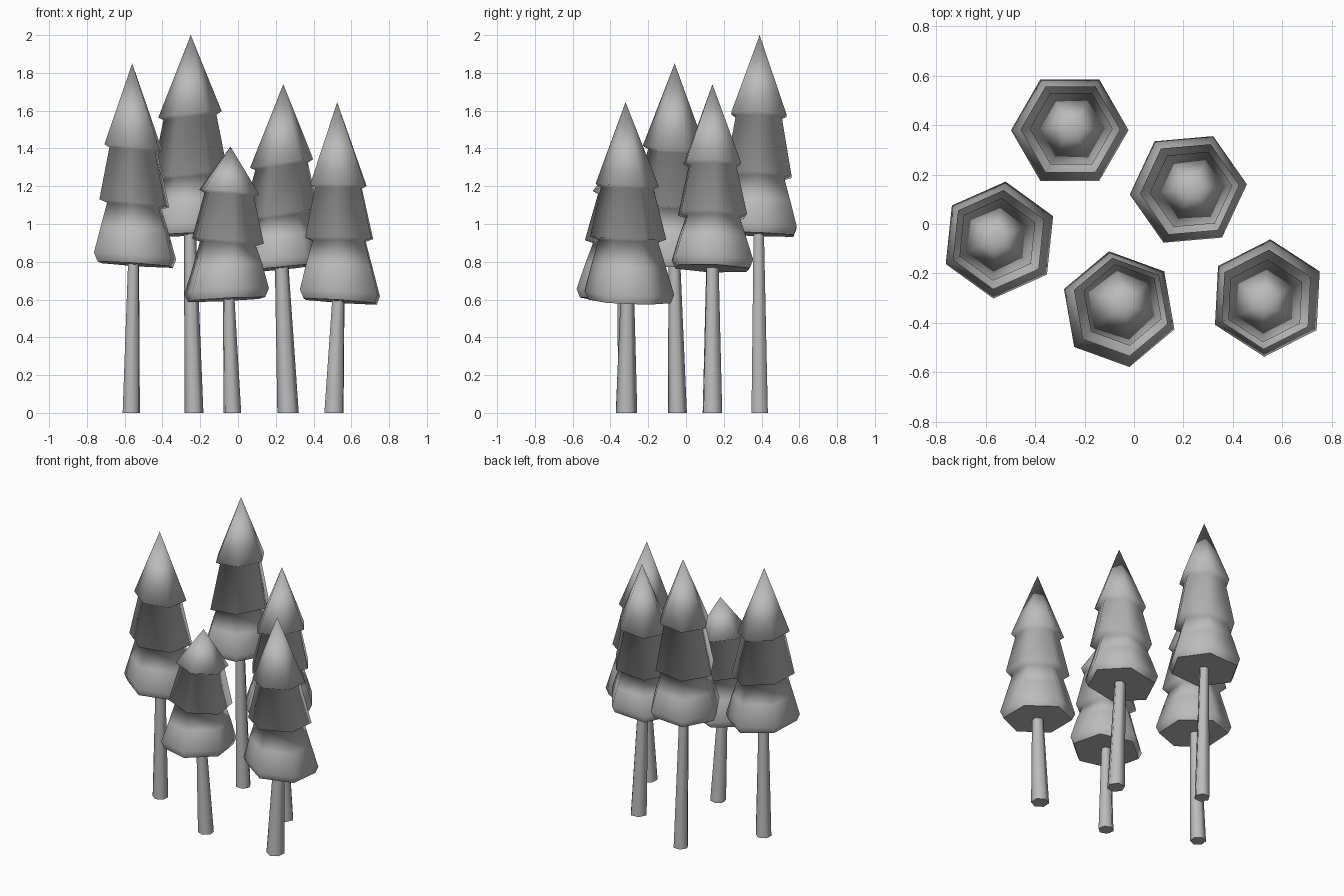
import bpy, bmesh, math
from mathutils import Vector

cube = bpy.data.objects.get("Cube")
if cube:
    bpy.data.objects.remove(cube, do_unlink=True)

grey = bpy.data.materials.new("plain grey")
grey.use_nodes = True
grey.diffuse_color = (0.5, 0.5, 0.5, 1)
grey.node_tree.nodes["Principled BSDF"].inputs["Base Color"].default_value = (0.5, 0.5, 0.5, 1)

SIDES = 6


def loft(name, rings, turn, tip=None, smooth=True):
    """Join hexagonal rings (centre, radius, slope) from bottom to top."""
    bm = bmesh.new()
    loops = []
    for centre, radius, slope in rings:
        loop = []
        for i in range(SIDES):
            a = turn + i * math.tau / SIDES
            x, y = radius * math.cos(a), radius * math.sin(a)
            loop.append(bm.verts.new(centre + Vector((x, y, slope[0] * x + slope[1] * y))))
        loops.append(loop)
    for low, high in zip(loops, loops[1:]):
        for i in range(SIDES):
            j = (i + 1) % SIDES
            bm.faces.new((low[i], low[j], high[j], high[i]))
    bm.faces.new(loops[0][::-1])
    top = loops[-1]
    if tip:
        peak = bm.verts.new(tip)
        for i in range(SIDES):
            bm.faces.new((top[i], top[(i + 1) % SIDES], peak))
    else:
        bm.faces.new(top)
    for face in bm.faces:
        face.smooth = smooth and len(face.verts) < SIDES
    mesh = bpy.data.meshes.new(name)
    bm.to_mesh(mesh)
    bm.free()
    mesh.materials.append(grey)
    obj = bpy.data.objects.new(name, mesh)
    bpy.context.collection.objects.link(obj)
    return obj


def tree(name, base, low, apex, drops, turn, tilts, trunk_radius):
    """Trunk foot, skirt centre, tip, rim depths below the tip, hexagon turn, rim tilts."""
    turn = math.radians(turn)
    tip = Vector(apex)
    upper, lower = (tilts[0], -0.04), (tilts[1], -0.04)
    top_rim, mid_rim, low_rim = drops

    def ring(drop, radius, slope):
        t = drop / low_rim
        x = apex[0] + (low[0] - apex[0]) * t
        y = apex[1] + (low[1] - apex[1]) * t
        return Vector((x, y, apex[2] - drop)), radius, slope

    # Three-tier foliage
    rings = [
        ring(low_rim + 0.045, 0.218, lower),
        ring(low_rim, 0.238, lower),
        ring((low_rim + mid_rim) / 2, 0.197, lower),
        ring(mid_rim + 0.015, 0.158, upper),
        ring(mid_rim, 0.202, upper),
        ring(top_rim + 0.015, 0.140, upper),
        ring(top_rim, 0.168, upper),
    ]
    loft(name + "_foliage", rings, turn, tip)

    # Tapered trunk
    foot = Vector((base[0], base[1], 0))
    head = Vector(((low[0] + apex[0]) / 2, (low[1] + apex[1]) / 2, apex[2] - low_rim))
    flat = (0, 0)
    loft(name + "_trunk", [(foot, trunk_radius, flat), (head, trunk_radius * 0.62, flat)], turn)


tree("left_tree", (-0.565, -0.045), (-0.545, -0.065), (-0.56, -0.06, 1.85),
     (0.445, 0.74, 1.02), 84, (-0.1, -0.07), 0.05)
tree("tall_tree", (-0.233, 0.39), (-0.26, 0.38), (-0.25, 0.39, 2.0),
     (0.42, 0.74, 1.01), 0, (0.1, 0.05), 0.05)
tree("short_tree", (-0.03, -0.31), (-0.06, -0.345), (-0.04, -0.32, 1.41),
     (0.24, 0.50, 0.765), 100, (-0.09, 0.05), 0.05)
tree("middle_tree", (0.265, 0.14), (0.22, 0.14), (0.24, 0.14, 1.74),
     (0.42, 0.69, 0.93), 5, (0.14, 0.1), 0.057)
tree("right_tree", (0.508, -0.315), (0.54, -0.30), (0.525, -0.32, 1.645),
     (0.44, 0.72, 1.01), 87, (-0.01, -0.07), 0.057)
